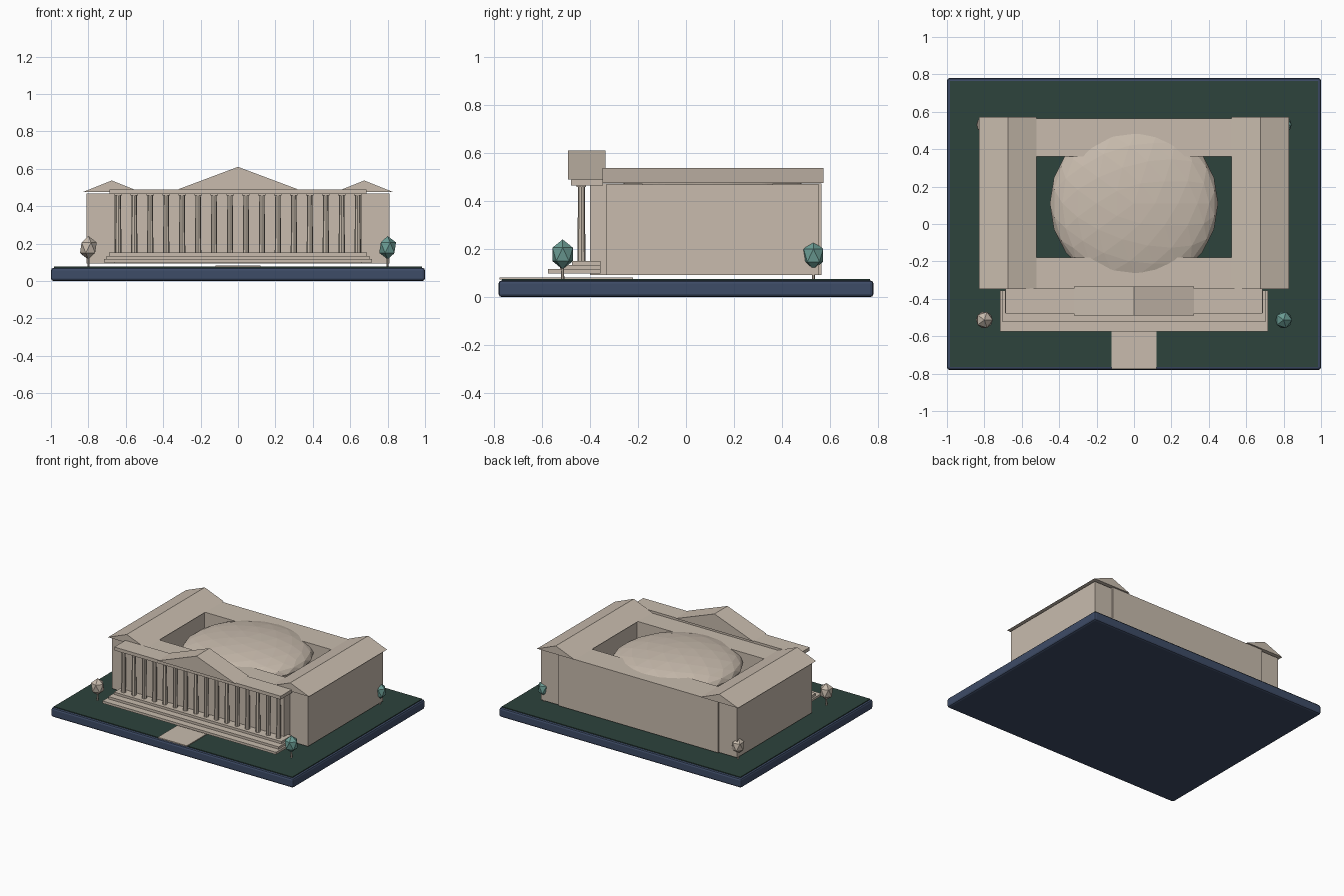
import bpy, bmesh
from mathutils import Matrix

if "Cube" in bpy.data.objects:
    bpy.data.objects.remove(bpy.data.objects["Cube"])


def material(name, rgb):
    m = bpy.data.materials.new(name)
    m.diffuse_color = (*rgb, 1)
    m.use_nodes = True
    m.node_tree.nodes["Principled BSDF"].inputs["Base Color"].default_value = m.diffuse_color
    return m


STONE = material("warm stone", (0.58, 0.50, 0.42))
NAVY = material("navy base", (0.048, 0.072, 0.135))
GRASS = material("dark green lawn", (0.026, 0.056, 0.046))
TEAL = material("teal foliage", (0.15, 0.34, 0.30))


def finish(name, bm, mat):
    bmesh.ops.recalc_face_normals(bm, faces=bm.faces)
    me = bpy.data.meshes.new(name)
    bm.to_mesh(me)
    bm.free()
    me.materials.append(mat)
    ob = bpy.data.objects.new(name, me)
    bpy.context.collection.objects.link(ob)
    return ob


def box(name, x, y, z, mat=STONE):
    """Box from (min, max) pairs."""
    bm = bmesh.new()
    size = [b - a for a, b in (x, y, z)]
    mid = [(a + b) / 2 for a, b in (x, y, z)]
    bmesh.ops.create_cube(bm, size=1, matrix=Matrix.Translation(mid) @ Matrix.Diagonal((*size, 1)))
    return finish(name, bm, mat)


def gable(name, x, y, z):
    """Triangular prism with its ridge running along y."""
    bm = bmesh.new()
    profile = [(x[0], z[0]), (x[1], z[0]), ((x[0] + x[1]) / 2, z[1])]
    face = bm.faces.new([bm.verts.new((px, y[0], pz)) for px, pz in profile])
    ext = bmesh.ops.extrude_face_region(bm, geom=[face], use_keep_orig=True)
    verts = [g for g in ext["geom"] if isinstance(g, bmesh.types.BMVert)]
    bmesh.ops.translate(bm, verts=verts, vec=(0, y[1] - y[0], 0))
    return finish(name, bm, STONE)


def ball(name, centre, radii, detail, mat):
    bm = bmesh.new()
    bmesh.ops.create_icosphere(bm, subdivisions=detail, radius=1,
                               matrix=Matrix.Translation(centre) @ Matrix.Diagonal((*radii, 1)))
    return finish(name, bm, mat)


def post(name, x, y, z, r1, r2, sides):
    bm = bmesh.new()
    bmesh.ops.create_cone(bm, cap_ends=True, segments=sides, radius1=r1, radius2=r2,
                          depth=z[1] - z[0],
                          matrix=Matrix.Translation((x, y, (z[0] + z[1]) / 2)))
    return finish(name, bm, STONE)


# Bevelled base, lawn and front path
base = box("base", (-1, 1), (-0.78, 0.78), (0, 0.07), NAVY)
bev = base.modifiers.new("bevel", "BEVEL")
bev.width = 0.014
bev.segments = 2
box("lawn", (-0.985, 0.985), (-0.765, 0.765), (0.06, 0.076), GRASS)
box("path", (-0.12, 0.12), (-0.775, -0.22), (0.074, 0.082))

# Front and back ranges around the open courtyard
box("front_range", (-0.66, 0.66), (-0.40, -0.18), (0.092, 0.473))
box("back_range", (-0.66, 0.66), (0.36, 0.563), (0.092, 0.473))

# Side wings with gabled roofs
for side, s in (("left", -1), ("right", 1)):
    box(side + "_wing", sorted((s * 0.53, s * 0.81)), (-0.332, 0.553), (0.092, 0.468))
    gable(side + "_wing_roof", sorted((s * 0.52, s * 0.83)), (-0.348, 0.572), (0.475, 0.537))

# Low faceted dome in the courtyard
ball("dome", (0, 0.11, 0.41), (0.45, 0.45, 0.115), 4 - 1, STONE)

# Front steps
for i in range(3):
    w = 0.717 - 0.013 * i
    z = 0.099 + 0.0175 * i
    box(f"step_{i + 1}", (-w, w), (-0.575 + 0.05 * i, -0.355), (z, z + 0.0175))

# Colonnade
for i in range(16):
    x = -0.64 + i * 1.28 / 15
    post(f"column_{i + 1}", x, -0.435, (0.15, 0.466), 0.017, 0.014, 8)
    box(f"capital_{i + 1}", (x - 0.02, x + 0.02), (-0.455, -0.415), (0.458, 0.467))

# Entablature and pediment
box("entablature", (-0.687, 0.687), (-0.478, -0.345), (0.465, 0.49))
gable("pediment", (-0.32, 0.32), (-0.49, -0.335), (0.49, 0.61))

# Corner trees, stone coloured on the left and teal on the right
for side, s, mat in (("left", -1, STONE), ("right", 1, TEAL)):
    for place, y, r, z in (("front", -0.513, 0.05, 0.178), ("back", 0.53, 0.048, 0.174)):
        post(f"{side}_{place}_trunk", s * 0.80, y, (0.074, 0.14), 0.007, 0.005, 6)
        ball(f"{side}_{place}_tree", (s * 0.80, y, z), (r, r, r * 1.25), 1, mat)
